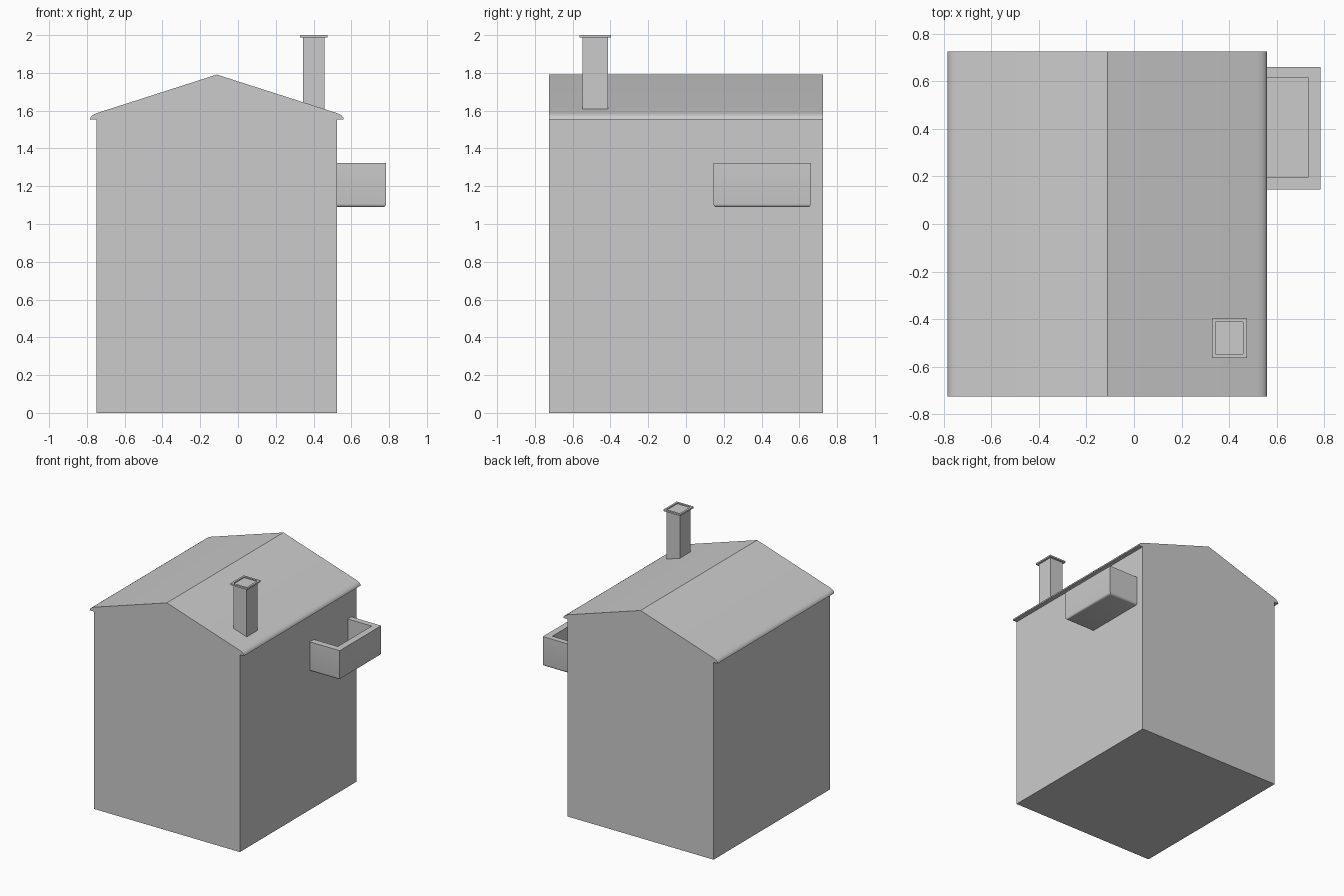
import bpy, bmesh, math

if "Cube" in bpy.data.objects:
    bpy.data.objects.remove(bpy.data.objects["Cube"])


def finish(name, bm, smooth=False):
    bmesh.ops.recalc_face_normals(bm, faces=bm.faces)
    mesh = bpy.data.meshes.new(name)
    bm.to_mesh(mesh)
    bm.free()
    obj = bpy.data.objects.new(name, mesh)
    bpy.context.collection.objects.link(obj)
    if smooth:
        smooth_by_angle(obj)
    return obj


def activate(obj):
    bpy.ops.object.select_all(action='DESELECT')
    obj.select_set(True)
    bpy.context.view_layer.objects.active = obj


def smooth_by_angle(obj):
    activate(obj)
    bpy.ops.object.shade_smooth_by_angle(angle=math.radians(30))


def box(lo, hi):
    bm = bmesh.new()
    bmesh.ops.create_cube(bm, size=1)
    for v in bm.verts:
        v.co = [lo[i] if v.co[i] < 0 else hi[i] for i in range(3)]
    return bm


# House: gabled half profile mirrored about the ridge, with rounded eaves
RIDGE_X, DEPTH = -0.112, 0.725
half = [(0.636, 0), (0.636, 1.553), (0.672, 1.553), (0.669, 1.564),
        (0.661, 1.574), (0.648, 1.582), (0.63, 1.589)]
profile = half + [(0, 1.791)] + [(-x, z) for x, z in reversed(half)]
bm = bmesh.new()
front = bm.faces.new([bm.verts.new((RIDGE_X + x, -DEPTH, z)) for x, z in profile])
back = bmesh.ops.extrude_face_region(bm, geom=[front], use_keep_orig=True)
for v in back["geom"]:
    if isinstance(v, bmesh.types.BMVert):
        v.co.y = DEPTH
finish("house", bm, smooth=True)

# Chimney stack
finish("chimney_stack", box((0.343, -0.547, 1.5), (0.459, -0.413, 1.991)))

# Chimney rim with a shallow recess
bm = box((0.327, -0.563, 1.988), (0.475, -0.397, 2.0))
top = max(bm.faces, key=lambda f: f.calc_center_median().z)
bmesh.ops.inset_region(bm, faces=[top], thickness=0.016, use_even_offset=True)
well = bmesh.ops.extrude_discrete_faces(bm, faces=[top])["faces"][0]
bmesh.ops.translate(bm, verts=well.verts, vec=(0, 0, -0.008))
finish("chimney_rim", bm)

# Balcony: box with rounded lower edges, hollowed out
bm = box((0.515, 0.145, 1.089), (0.784, 0.661, 1.322))
low = [e for e in bm.edges
       if all(v.co.z < 1.1 for v in e.verts) and any(v.co.x > 0.7 for v in e.verts)]
bmesh.ops.bevel(bm, geom=low, offset=0.018, segments=4, profile=0.5, affect='EDGES')
balcony = finish("balcony", bm)
cutter = finish("balcony_cutter", box((0.45, 0.196, 1.139), (0.732, 0.617, 1.5)))
cutter.hide_render = True
mod = balcony.modifiers.new("hollow", 'BOOLEAN')
mod.operation = 'DIFFERENCE'
mod.solver = 'EXACT'
mod.object = cutter
activate(balcony)
bpy.ops.object.modifier_apply(modifier=mod.name)
bpy.data.objects.remove(cutter)
smooth_by_angle(balcony)
